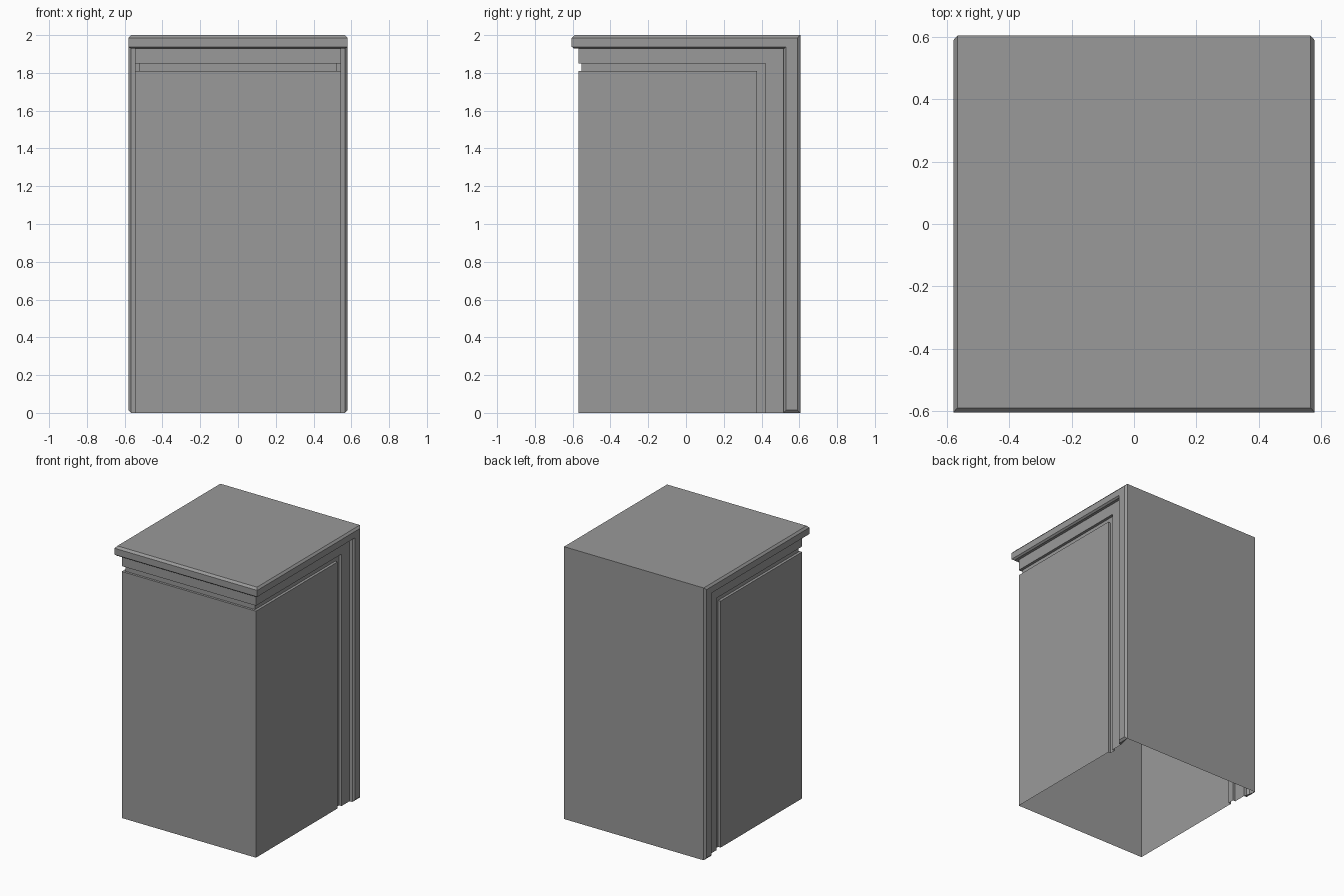
import bpy
import bmesh

cube = bpy.data.objects.get("Cube")
if cube:
    bpy.data.objects.remove(cube, do_unlink=True)

grey = bpy.data.materials.new("plain grey")
grey.use_nodes = True
colour = (0.32, 0.32, 0.32, 1)
grey.diffuse_color = colour
grey.node_tree.nodes["Principled BSDF"].inputs["Base Color"].default_value = colour


def add_ring(bm, half_width, front, back, top, foot=0):
    """Path up the right side, forward, across the front, back and down the left."""
    right = [(back, foot), (back, top), (front, top)]
    points = [(half_width, y, z) for y, z in right]
    points += [(-half_width, y, z) for y, z in reversed(right)]
    return [bm.verts.new(p) for p in points]


def loft(bm, profile):
    """Join successive rings into a moulding that wraps both sides and the front."""
    rings = [add_ring(bm, *step) for step in profile]
    for a, b in zip(rings, rings[1:]):
        for k in range(5):
            bm.faces.new((a[k], b[k], b[k + 1], a[k + 1]))
    return rings


def finish(bm, name):
    mesh = bpy.data.meshes.new(name)
    bm.to_mesh(mesh)
    bm.free()
    mesh.materials.append(grey)
    obj = bpy.data.objects.new(name, mesh)
    bpy.context.collection.objects.link(obj)


# Steps are half width, front y, back y, top z, foot z
band_edge = (0.545, -0.57, 0.515, 1.93)

# Cabinet body: open-bottomed box with a recessed groove and a raised band
bm = bmesh.new()
rings = loft(bm, [
    (0.545, -0.57, 0.377, 1.81),
    (0.525, -0.553, 0.377, 1.81),
    (0.525, -0.553, 0.422, 1.85),
    (0.545, -0.57, 0.422, 1.85),
    band_edge,
])
rb, rc, rf, lf, lc, lb = rings[0]
foot_r = bm.verts.new((rf.co.x, rf.co.y, 0))
foot_l = bm.verts.new((lf.co.x, lf.co.y, 0))
bm.faces.new((rb, rc, rf, foot_r))
bm.faces.new((lb, foot_l, lf, lc))
bm.faces.new((foot_r, rf, lf, foot_l))
finish(bm, "cabinet_body")

# Worktop and back panel: one chamfered slab folded over the top and back
bm = bmesh.new()
rings = loft(bm, [
    band_edge,
    (0.567, -0.592, 0.517, 1.928),
    (0.58, -0.605, 0.53, 1.938, 0.015),
    (0.58, -0.605, 0.59, 1.985, 0.015),
    (0.567, -0.59, 0.605, 2.0),
])
rb, rc, rf, lf, lc, lb = rings[-1]
bm.faces.new((rc, lc, lf, rf))
bm.faces.new((rb, lb, lc, rc))

# Chamfered feet of the back panel
band, lip, low, high, outer = rings
for side, order in ((0, 1), (5, -1)):
    bm.faces.new([r[side] for r in (lip, outer, high, low)][::order])
    bm.faces.new([r[side] for r in (band, outer, lip)][::order])
finish(bm, "worktop_and_back_panel")
